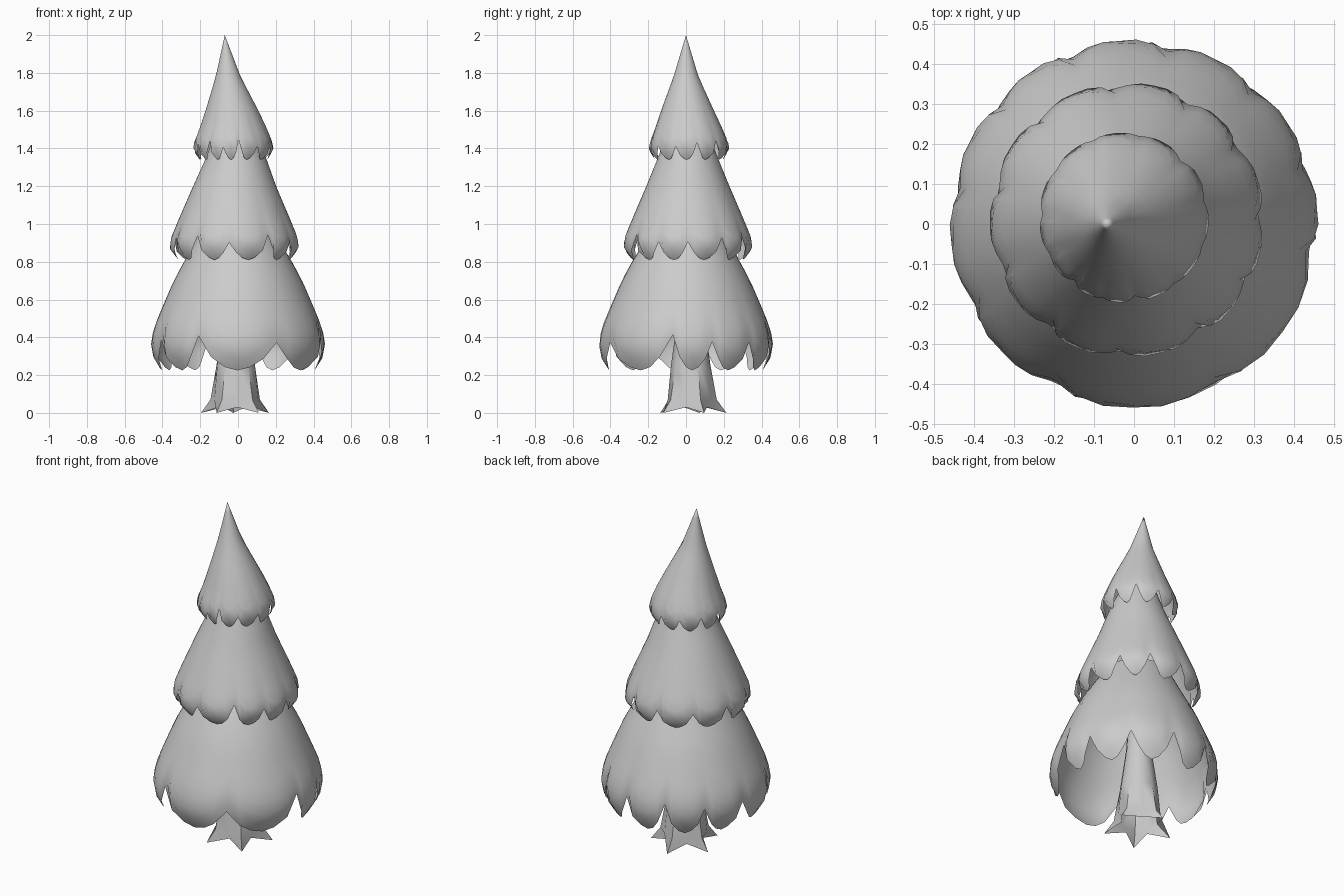
import bpy, bmesh, math, random

if "Cube" in bpy.data.objects:
    bpy.data.objects.remove(bpy.data.objects["Cube"])
random.seed(4)


def lerp_table(table, z):
    # table rows: (z, value...) sorted from high z to low z
    if z >= table[0][0]:
        return table[0][1:]
    for a, b in zip(table, table[1:]):
        if z >= b[0]:
            t = (a[0] - z) / (a[0] - b[0])
            return [p + (q - p) * t for p, q in zip(a[1:], b[1:])]
    return table[-1][1:]


def make_object(name, rings, cap=False, angle=50):
    bm = bmesh.new()
    vr = [[bm.verts.new(p) for p in ring] for ring in rings]
    n = len(vr[0])
    for a, b in zip(vr, vr[1:]):
        for i in range(n):
            j = (i + 1) % n
            bm.faces.new((a[i], b[i], b[j], a[j]))
    if cap:
        bm.faces.new(vr[0])
    bmesh.ops.remove_doubles(bm, verts=bm.verts, dist=0.0005)
    bmesh.ops.recalc_face_normals(bm, faces=bm.faces)
    me = bpy.data.meshes.new(name)
    bm.to_mesh(me)
    bm.free()
    ob = bpy.data.objects.new(name, me)
    bpy.context.collection.objects.link(ob)
    bpy.ops.object.select_all(action='DESELECT')
    ob.select_set(True)
    bpy.context.view_layer.objects.active = ob
    bpy.ops.object.shade_smooth_by_angle(angle=math.radians(angle))
    return ob


def skirt(name, profile, notches, notch_z, tip_z, centre, puff, seg=6):
    """Hanging branch tier: profile rows (z, r, cx, cy), scalloped lower rim."""
    ztop = profile[0][0]
    cols = []
    for k, a0 in enumerate(notches):
        a1 = notches[(k + 1) % len(notches)]
        width = (a1 - a0) % 360
        nz = [notch_z + random.Random(i % len(notches)).uniform(-.02, .03)
              for i in (k, k + 1)]
        for s in range(seg):
            t = s / seg
            lobe = math.sin(math.pi * t) ** 0.75
            base = nz[0] + (nz[1] - nz[0]) * t
            cols.append((math.radians(a0 + width * t), lobe,
                         base + (tip_z - base) * lobe))
    rings = []
    rows = 12
    for i in range(rows + 1):
        u = i / rows
        ring = []
        for a, lobe, zb in cols:
            z = ztop + (zb - ztop) * u
            r, cx, cy = lerp_table(profile, z)
            r *= 1 + puff * (lobe - 0.7) * u ** 4
            ring.append((cx + r * math.cos(a), cy + r * math.sin(a), z))
        rings.append(ring)
    return make_object(name, rings)


# Lower branch tier with wide, uneven scallops
skirt("lower_branches",
      [(0.98, .18, -.01, .01), (0.82, .275, 0, 0), (0.70, .34, 0, 0),
       (0.56, .40, 0, 0), (0.45, .445, 0, 0), (0.37, .46, 0, 0),
       (0.29, .445, 0, 0), (0.22, .40, 0, 0)],
      [-118, -63, -9, 18, 48, 79, 110, 138, 168, 205],
      0.385, 0.225, None, .03)

# Middle branch tier
c = (-.018, .01)
skirt("middle_branches",
      [(1.50, .10, *c), (1.36, .155, -.01, .01), (1.20, .22, *c),
       (1.05, .285, *c), (0.93, .335, *c), (0.87, .342, *c), (0.81, .295, *c)],
      [-127, -95, -57, -28, 0, 33, 62, 95, 130, 165, 200],
      0.915, 0.81, None, .03)

# Top branch tier ending in a leaning point
skirt("top_branches",
      [(2.0, 0, -.07, 0), (1.78, .066, -.052, 0), (1.60, .14, -.032, .008),
       (1.50, .18, -.025, .015), (1.42, .212, -.025, .016),
       (1.385, .21, -.025, .016), (1.34, .178, -.025, .016)],
      [-128, -105, -82, -52, -20, 12, 45, 80, 112, 145, 178, 206],
      1.42, 1.34, None, .03)

# Trunk with five pointed roots
rings = []
for z, r, flare in [(.85, .045, 0), (.5, .07, 0), (.25, .105, .0),
                    (.07, .13, .008), (0.0, .145, .045)]:
    ring = []
    for i in range(10):
        a = math.radians(22 + 36 * i)
        spike = 1 if i % 2 == 0 else -1
        rr = r + flare * spike
        zz = z + (.03 if z == 0 and spike < 0 else 0)
        ring.append((-.012 + rr * math.cos(a), .025 + rr * math.sin(a), zz))
    rings.append(ring)
make_object("trunk", rings, cap=True, angle=40)
